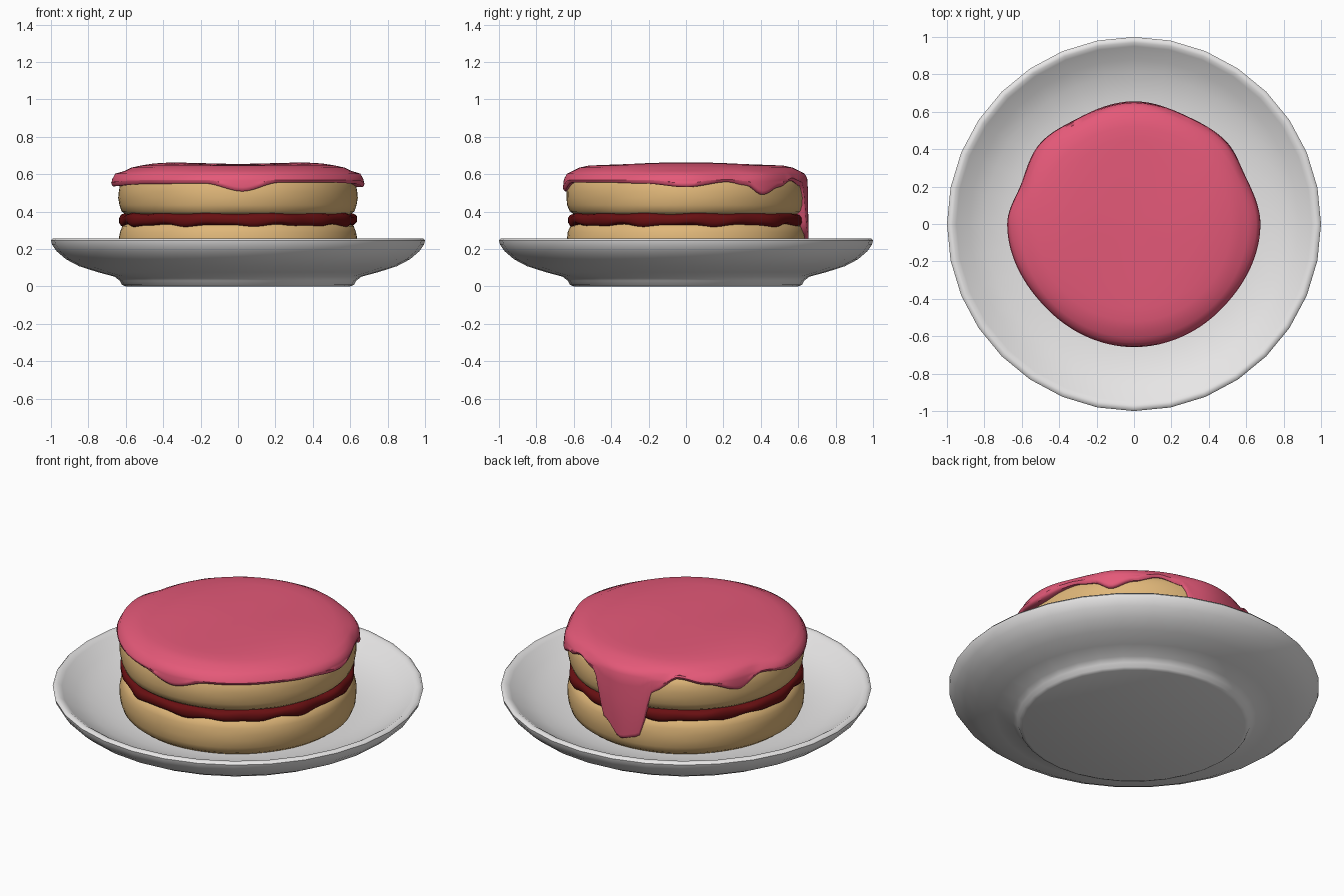
import bpy, math
from math import sin, cos, pi, radians

if "Cube" in bpy.data.objects:
    bpy.data.objects.remove(bpy.data.objects["Cube"])


def material(name, rgb):
    m = bpy.data.materials.new(name)
    m.diffuse_color = (*rgb, 1)
    m.use_nodes = True
    m.node_tree.nodes["Principled BSDF"].inputs["Base Color"].default_value = m.diffuse_color
    return m


PLATE = material("white_china", (0.80, 0.79, 0.79))
SPONGE = material("golden_sponge", (0.74, 0.47, 0.19))
JAM = material("dark_red_jam", (0.14, 0.005, 0.006))
ICING = material("pink_icing", (0.78, 0.10, 0.19))


def lathe(name, mat, profile, segs):
    """Spin a profile; profile(angle) gives (r, z) points, first and last on the axis."""
    rows = [profile(2 * pi * i / segs) for i in range(segs)]
    n = len(rows[0]) - 2
    verts = [(r * cos(2 * pi * i / segs), r * sin(2 * pi * i / segs), z)
             for i, row in enumerate(rows) for r, z in row[1:-1]]
    verts += [(0, 0, rows[0][0][1]), (0, 0, rows[0][-1][1])]
    start, end = len(verts) - 2, len(verts) - 1
    faces = []
    for i in range(segs):
        a, b = i * n, ((i + 1) % segs) * n
        faces.append((start, b, a))
        faces.append((a + n - 1, b + n - 1, end))
        for k in range(n - 1):
            faces.append((a + k, b + k, b + k + 1, a + k + 1))
    me = bpy.data.meshes.new(name)
    me.from_pydata(verts, [], faces)
    me.materials.append(mat)
    ob = bpy.data.objects.new(name, me)
    bpy.context.collection.objects.link(ob)
    bpy.context.view_layer.objects.active = ob
    for o in bpy.context.selected_objects:
        o.select_set(False)
    ob.select_set(True)
    bpy.ops.object.shade_smooth_by_angle(angle=radians(50))
    return ob


def around(table, a):
    """Smoothly interpolate (degrees, value) pairs around the circle."""
    d = math.degrees(a) % 360
    pts = table + [(table[0][0] + 360, table[0][1])]
    for (d0, v0), (d1, v1) in zip(pts, pts[1:]):
        if d0 <= d <= d1:
            t = (d - d0) / (d1 - d0)
            t = t * t * (3 - 2 * t)
            return v0 + (v1 - v0) * t


# Plate: flat foot, flared underside, rounded rim, shallow bowl
plate = [(0, 0), (0.60, 0), (0.62, 0.008), (0.632, 0.03), (0.66, 0.052), (0.75, 0.076),
         (0.85, 0.108), (0.92, 0.145), (0.97, 0.188), (0.995, 0.225), (1.0, 0.245),
         (0.99, 0.256), (0.97, 0.256), (0.95, 0.243), (0.88, 0.195), (0.80, 0.16),
         (0.70, 0.133), (0.60, 0.122), (0, 0.12)]
lathe("plate", PLATE, lambda a: plate, 32)


# Sponge layers: soft bulging discs with a faint uneven surface
def sponge(z0, z1, phase):
    h = z1 - z0
    shape = [(0.55, 0), (0.595, 0.03), (0.622, 0.12), (0.634, 0.27), (0.639, 0.45),
             (0.638, 0.6), (0.632, 0.76), (0.618, 0.9), (0.59, 0.98), (0.55, 1)]

    def prof(a):
        out = [(r + 0.002 * sin(7 * a + 5 * t + phase) * sin(11 * t + 3 * a), z0 + h * t)
               for r, t in shape]
        return [(0, z0)] + out + [(0, z1)]
    return prof


lathe("lower_sponge", SPONGE, sponge(0.115, 0.345, 0.0), 72)
lathe("upper_sponge", SPONGE, sponge(0.375, 0.595, 2.0), 72)


# Jam filling: thin disc with wobbling rounded rim
def jam(a):
    R = 0.632 + 0.005 * sin(9 * a) + 0.004 * sin(16 * a + 1)
    lo = 0.322 + 0.007 * sin(11 * a + 2) + 0.004 * sin(19 * a)
    hi = 0.390 + 0.003 * sin(13 * a)
    mid = (lo + hi) / 2
    return [(0, 0.335), (0.56, 0.335), (R - 0.03, lo), (R - 0.009, lo + 0.008), (R, mid - 0.012),
            (R, mid + 0.012), (R - 0.009, hi - 0.008), (R - 0.03, hi), (0.56, 0.385), (0, 0.385)]


lathe("jam_filling", JAM, jam, 120)

# Icing: wavy cap whose lower edge follows a drip outline
EDGE_Z = [(0, 0.53), (20, 0.558), (30, 0.54), (39, 0.49), (50, 0.53), (62, 0.565), (74, 0.535),
          (83, 0.28), (92, 0.195), (101, 0.22), (109, 0.50), (121, 0.585), (135, 0.555),
          (152, 0.50), (165, 0.56), (182, 0.535), (225, 0.548), (254, 0.55), (272, 0.508),
          (290, 0.555), (320, 0.555), (340, 0.55)]
EDGE_R = [(0, 0.676), (25, 0.648), (40, 0.662), (65, 0.642), (90, 0.656), (118, 0.640),
          (140, 0.662), (160, 0.640), (180, 0.678), (225, 0.650), (270, 0.658), (315, 0.652)]


def icing(a):
    R, L = around(EDGE_R, a), around(EDGE_Z, a)
    w = 0.006 * cos(2 * a)
    s = max(L + 0.02, 0.575)
    return [(0, 0.585), (0.56, 0.585), (0.60, L + 0.008), (0.632, L + 0.001),
            (R - 0.010, L), (R - 0.002, L + 0.009), (R, L + 0.022 * min(1, (s - L) / 0.03)),
            (R - 0.003, L + (s - L) * 0.6), (R - 0.004, L + (s - L) * 0.85),
            (R - 0.008, s + 0.003), (R - 0.022, 0.603), (0.607, 0.617), (0.57, 0.635), (0.52, 0.646),
            (0.45, 0.653 + w * 0.7), (0.35, 0.657 + w), (0.2, 0.656 + w * 0.5), (0, 0.654)]


lathe("pink_icing_cap", ICING, icing, 180)
